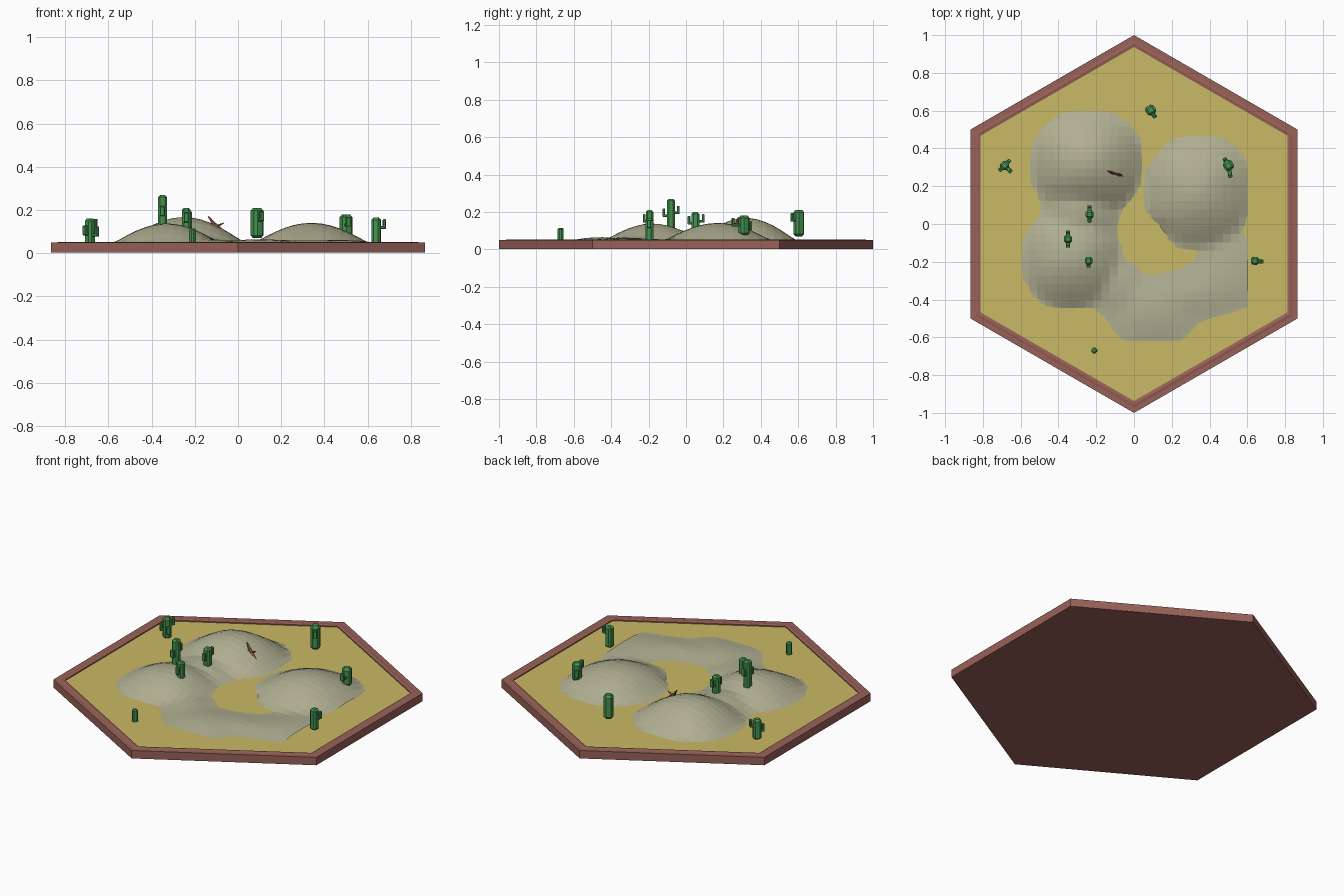
import bpy, bmesh, math
from mathutils import Vector, Matrix

if "Cube" in bpy.data.objects:
    bpy.data.objects.remove(bpy.data.objects["Cube"])


def material(name, rgb):
    m = bpy.data.materials.new(name)
    lin = [(c / 255 / 12.92) if c < 10 else ((c / 255 + 0.055) / 1.055) ** 2.4 for c in rgb]
    m.diffuse_color = (*lin, 1)
    m.use_nodes = True
    m.node_tree.nodes["Principled BSDF"].inputs["Base Color"].default_value = m.diffuse_color
    return m


RIM = material("clay brown", (152, 97, 88))
SAND = material("sand yellow", (202, 186, 102))
DUNE = material("dune grey", (176, 175, 146))
GREEN = material("cactus green", (68, 148, 80))
WOOD = material("dead wood", (148, 92, 74))


def finish(name, bm, mat):
    me = bpy.data.meshes.new(name)
    bmesh.ops.recalc_face_normals(bm, faces=bm.faces)
    bm.to_mesh(me)
    bm.free()
    me.materials.append(mat)
    ob = bpy.data.objects.new(name, me)
    bpy.context.collection.objects.link(ob)
    return ob


def hexagon(bm, r, z):
    return [bm.verts.new((r * math.sin(i * math.pi / 3), r * math.cos(i * math.pi / 3), z))
            for i in range(6)]


# hexagonal tray with a stepped rim
bm = bmesh.new()
rings = [hexagon(bm, r, z) for r, z in
         [(1, 0.003), (1, 0.05), (0.97, 0.05), (0.955, 0.053), (0.937, 0.05), (0.937, 0.03)]]
for a, b in zip(rings, rings[1:]):
    for i in range(6):
        bm.faces.new((a[i], a[(i + 1) % 6], b[(i + 1) % 6], b[i]))
bm.faces.new(rings[0])
bm.faces.new(rings[-1])
finish("tray", bm, RIM)

# sand floor
bm = bmesh.new()
bm.faces.new(hexagon(bm, 0.94, 0.044)[::-1])
finish("sand_floor", bm, SAND)

# dunes: one height grid from smoothly blended bumps (x, y, rx, ry, height)
BUMPS = [(-0.25, 0.32, 0.29, 0.275, 0.125), (-0.33, -0.18, 0.255, 0.265, 0.095),
         (0.34, 0.17, 0.275, 0.295, 0.098), (-0.28, 0.07, 0.2, 0.2, 0.06),
         (0.1, -0.46, 0.23, 0.18, 0.022), (0.47, -0.31, 0.21, 0.145, 0.018),
         (0.52, -0.19, 0.13, 0.13, 0.012), (-0.1, -0.33, 0.12, 0.13, 0.02),
         (0.3, -0.38, 0.18, 0.1, 0.016)]


def dune_height(x, y):
    h = 0.02
    for cx, cy, rx, ry, H in BUMPS:
        d = (abs((x - cx) / rx) ** 2.3 + abs((y - cy) / ry) ** 2.3) ** (1 / 2.3)
        b = 0.043 + H * math.cos(min(d, 1.7) * math.pi / 2)
        k = 0.02
        t = max(k - abs(h - b), 0) / k
        h = max(h, b) + t * t * k / 4
    # hollow in the middle that just breaks the tray bottom
    g = math.exp(-((x - 0.085) / 0.08) ** 2 - ((y + 0.05) / 0.06) ** 2)
    return max(0, h - 0.028 * g)


bm = bmesh.new()
N = 28
grid = [[bm.verts.new((x, y, dune_height(x, y)))
         for x in [-0.6 + 1.2 * i / N for i in range(N + 1)]]
        for y in [-0.62 + 1.22 * j / N for j in range(N + 1)]]
for j in range(N):
    for i in range(N):
        bm.faces.new((grid[j][i], grid[j][i + 1], grid[j + 1][i + 1], grid[j + 1][i]))
finish("dunes", bm, DUNE)


# cacti: chamfered columns with bent arms
def box(bm, c, s, chamfer):
    part = bmesh.new()
    bmesh.ops.create_cube(part, size=1, matrix=Matrix.Translation(c) @ Matrix.Diagonal((*s, 1)))
    bmesh.ops.bevel(part, geom=part.edges[:], offset=chamfer, segments=1, affect='EDGES')
    tmp = bpy.data.meshes.new("tmp")
    part.to_mesh(tmp)
    part.free()
    bm.from_mesh(tmp)
    bpy.data.meshes.remove(tmp)


def cactus(i, x, y, z0, z1, w, turn, arms):
    bm = bmesh.new()
    h = z1 - z0
    box(bm, (0, 0, h / 2), (w, w, h), w * 0.24)
    for ang, za, reach in arms:      # direction, height of elbow, length
        start = len(bm.verts)
        t = 0.014
        end = w / 2 + reach
        box(bm, ((end + w / 4) / 2, 0, za - z0), (end - w / 4, 0.022, t), 0.003)
        box(bm, (end - t / 2, 0, za - z0 + 0.016), (t, 0.022, 0.044), 0.003)
        bm.verts.ensure_lookup_table()
        bmesh.ops.rotate(bm, verts=bm.verts[start:], cent=(0, 0, 0),
                         matrix=Matrix.Rotation(math.radians(ang), 3, 'Z'))
    ob = finish(f"cactus_{i}", bm, GREEN)
    ob.location = (x, y, z0)
    ob.rotation_euler.z = math.radians(turn)


CACTI = [(-0.35, -0.08, 0.10, 0.27, 0.042, 0, [(90, 0.195, 0.024), (-90, 0.18, 0.024)]),
         (-0.235, 0.05, 0.09, 0.20, 0.042, 0, [(90, 0.15, 0.028), (-90, 0.14, 0.02)]),
         (-0.24, -0.195, 0.05, 0.21, 0.04, 0, [(-90, 0.15, 0.016)]),
         (-0.685, 0.31, 0.04, 0.16, 0.044, -45, [(0, 0.085, 0.03), (90, 0.12, 0.02), (-90, 0.09, 0.018)]),
         (0.088, 0.603, 0.07, 0.21, 0.052, -58, [(0, 0.155, 0.022)]),
         (0.5, 0.31, 0.075, 0.18, 0.052, -60, [(-20, 0.13, 0.04), (180, 0.11, 0.02)]),
         (0.64, -0.195, 0.04, 0.165, 0.042, -5, [(0, 0.12, 0.024)]),
         (-0.21, -0.67, 0.035, 0.115, 0.03, -45, [])]
for i, c in enumerate(CACTI):
    cactus(i + 1, *c)

# dead forked branch on the dune: (start, end, start radius, end radius)
bm = bmesh.new()
for a, b, r1, r2 in [((-0.05, 0.25, 0.085), (-0.11, 0.27, 0.135), 0.008, 0.009),
                     ((-0.11, 0.27, 0.135), (-0.137, 0.28, 0.17), 0.009, 0.003),
                     ((-0.14, 0.275, 0.10), (-0.11, 0.27, 0.14), 0.008, 0.008),
                     ((-0.10, 0.267, 0.125), (-0.065, 0.262, 0.14), 0.006, 0.002)]:
    a, b = Vector(a), Vector(b)
    m = Matrix.Translation((a + b) / 2) @ (b - a).to_track_quat('Z', 'Y').to_matrix().to_4x4()
    bmesh.ops.create_cone(bm, cap_ends=True, segments=6, radius1=r1, radius2=r2,
                          depth=(b - a).length, matrix=m)
finish("dead_branch", bm, WOOD)
